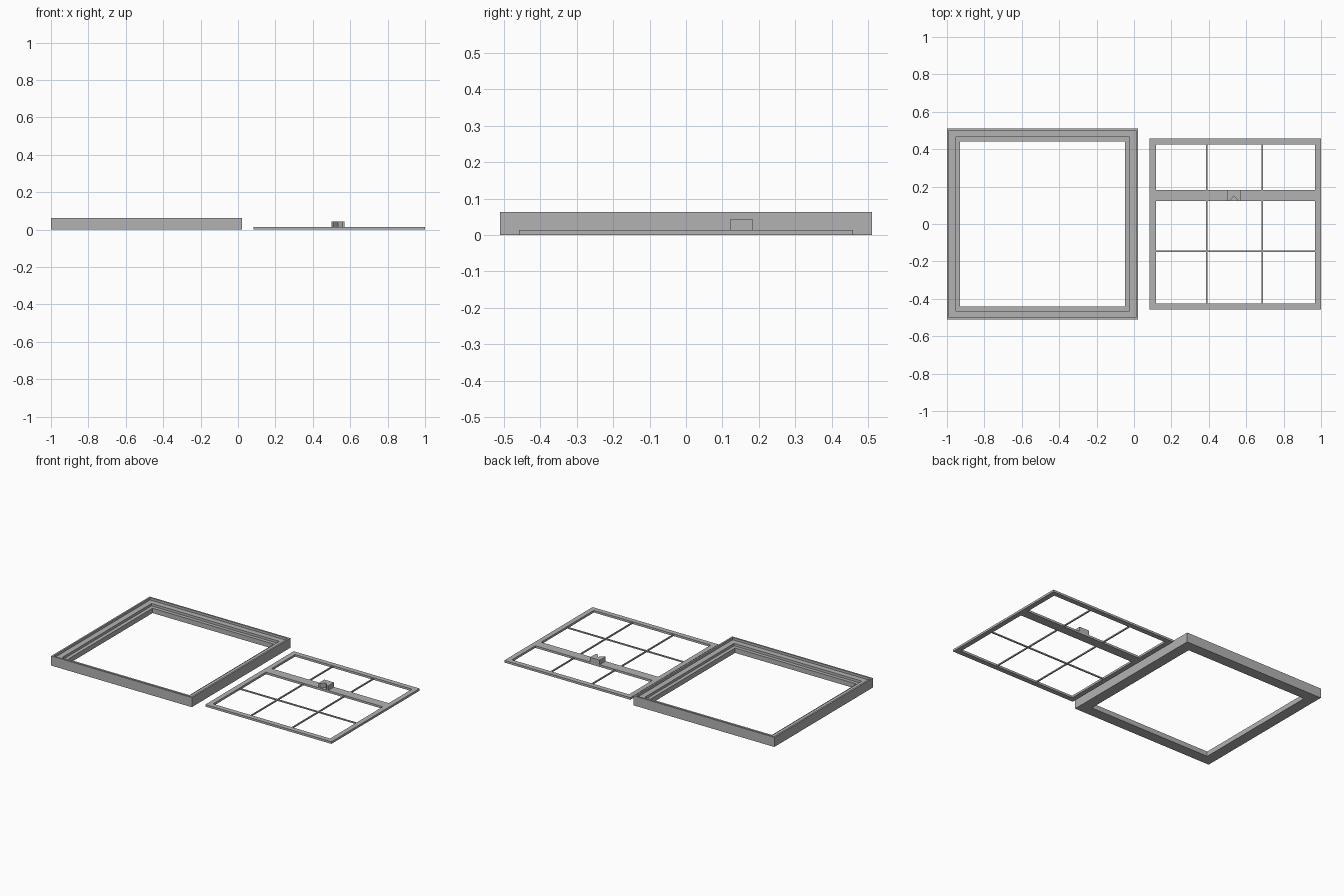
import bpy
import bmesh
from mathutils import Vector

cube = bpy.data.objects.get("Cube")
if cube:
    bpy.data.objects.remove(cube, do_unlink=True)

GREY = (0.45, 0.45, 0.45, 1.0)
mat = bpy.data.materials.new("plain grey")
mat.use_nodes = True
mat.diffuse_color = GREY
mat.node_tree.nodes["Principled BSDF"].inputs["Base Color"].default_value = GREY


def finish(name, bm):
    bmesh.ops.recalc_face_normals(bm, faces=bm.faces)
    mesh = bpy.data.meshes.new(name)
    bm.to_mesh(mesh)
    bm.free()
    mesh.materials.append(mat)
    obj = bpy.data.objects.new(name, mesh)
    bpy.context.collection.objects.link(obj)
    return obj


def square_ring(name, cx, half, profile):
    """Sweep a closed (inset, z) profile round a square with mitred corners."""
    bm = bmesh.new()
    corners = [(-1, -1), (1, -1), (1, 1), (-1, 1)]
    loops = [[bm.verts.new((cx + sx * (half - d), sy * (half - d), z))
              for d, z in profile] for sx, sy in corners]
    n = len(profile)
    for c in range(4):
        a, b = loops[c], loops[(c + 1) % 4]
        for i in range(n):
            j = (i + 1) % n
            bm.faces.new((a[i], b[i], b[j], a[j]))
    return finish(name, bm)


def prism(name, outline, z0, z1):
    """Extrude a flat outline from z0 up to z1."""
    bm = bmesh.new()
    face = bm.faces.new([bm.verts.new((x, y, z0)) for x, y in outline])
    top = bmesh.ops.extrude_face_region(bm, geom=[face])
    verts = [v for v in top["geom"] if isinstance(v, bmesh.types.BMVert)]
    bmesh.ops.translate(bm, verts=verts, vec=Vector((0, 0, z1 - z0)))
    return finish(name, bm)


def bar(name, x0, x1, y0, y1, z0, z1):
    return prism(name, [(x0, y0), (x1, y0), (x1, y1), (x0, y1)], z0, z1)


# Outer frame: thin rim, ledge, then a lip round the opening
square_ring("outer_frame", -0.489, 0.511, [
    (0, 0), (0, 0.063), (0.011, 0.063), (0.011, 0.048),
    (0.047, 0.048), (0.047, 0.032), (0.07, 0.032), (0.07, 0)])

# Sash border
CX, HALF, EDGE, THICK = 0.542, 0.458, 0.033, 0.014
square_ring("sash_border", CX, HALF, [(0, 0), (0, THICK), (EDGE, THICK), (EDGE, 0)])

# Meeting rail across the sash
inner = HALF - EDGE
left, right = CX - inner, CX + inner
RAIL0, RAIL1 = 0.122, 0.183
bar("meeting_rail", left, right, RAIL0, RAIL1, 0, THICK)

# Thin glazing bars
W, Z0, Z1 = 0.004, 0.003, 0.011
for i, x in enumerate((0.389, 0.687)):
    bar(f"lower_upright_bar_{i + 1}", x - W, x + W, -inner, RAIL0, Z0, Z1)
    bar(f"upper_upright_bar_{i + 1}", x - W, x + W, RAIL1, inner, Z0, Z1)
bar("cross_bar", left, right, -0.147 - W, -0.147 + W, Z0, Z1)

# Latch block with a V notch in its front
LX = 0.534
prism("latch", [
    (LX - 0.035, RAIL0), (LX - 0.025, RAIL0), (LX, RAIL0 + 0.028),
    (LX + 0.025, RAIL0), (LX + 0.035, RAIL0),
    (LX + 0.035, RAIL1), (LX - 0.035, RAIL1)], THICK, 0.044)
